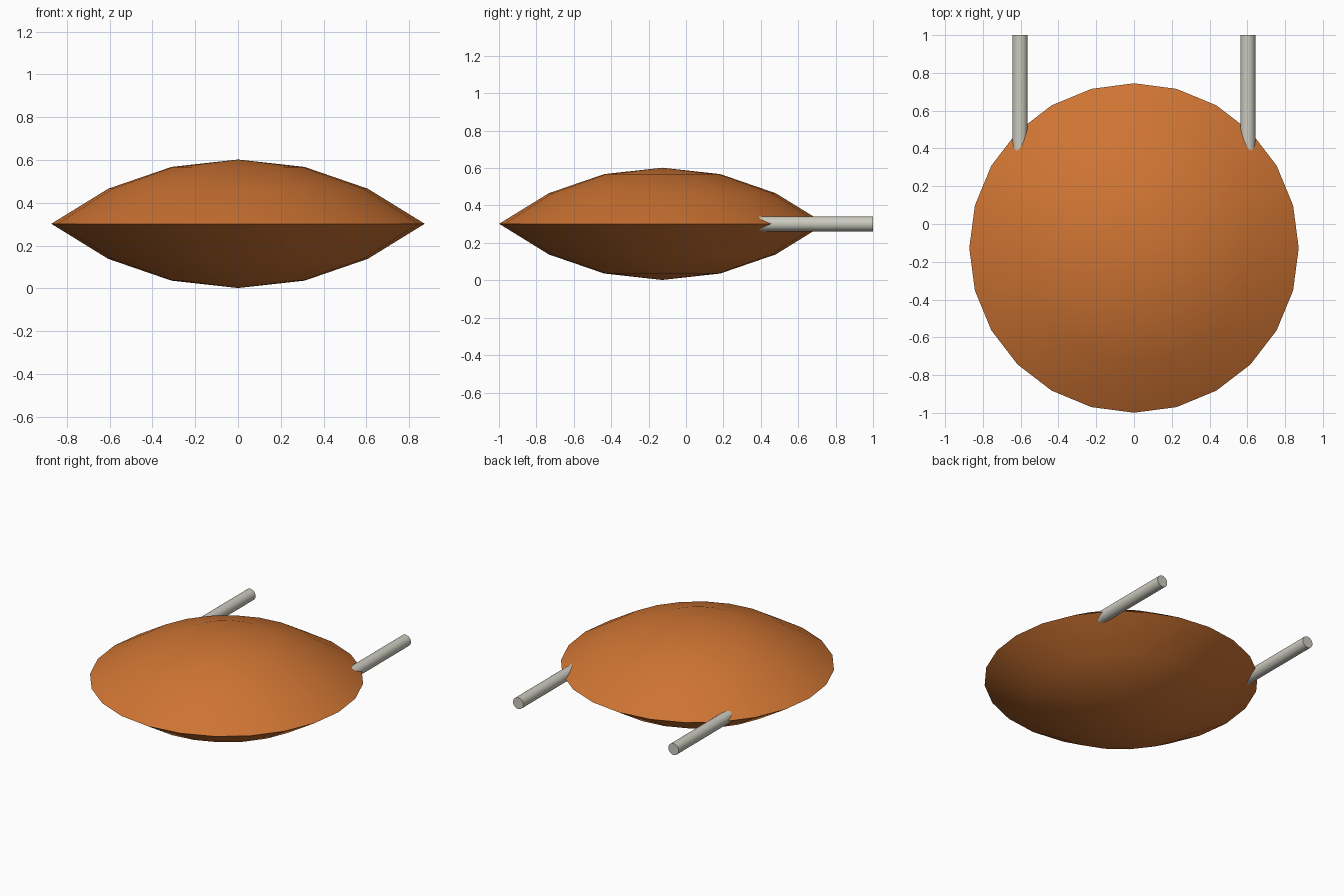
import bpy, bmesh, math
from mathutils import Matrix, Vector

cube = bpy.data.objects.get("Cube")
if cube:
    bpy.data.objects.remove(cube, do_unlink=True)


def material(name, color):
    mat = bpy.data.materials.new(name)
    mat.use_nodes = True
    mat.diffuse_color = color
    mat.node_tree.nodes["Principled BSDF"].inputs["Base Color"].default_value = color
    return mat


def add_object(name, bm, mat, location):
    bmesh.ops.recalc_face_normals(bm, faces=bm.faces)
    mesh = bpy.data.meshes.new(name)
    bm.to_mesh(mesh)
    bm.free()
    mesh.materials.append(mat)
    obj = bpy.data.objects.new(name, mesh)
    obj.location = location
    bpy.context.collection.objects.link(obj)
    bpy.ops.object.select_all(action='DESELECT')
    obj.select_set(True)
    bpy.context.view_layer.objects.active = obj
    bpy.ops.object.shade_smooth_by_angle(angle=math.radians(35))
    return obj


orange = material("burnt orange", (0.62, 0.175, 0.033, 1))
grey = material("warm light grey", (0.60, 0.59, 0.52, 1))

RADIUS, HEIGHT, MID_Z, CENTRE_Y = 0.872, 0.30, 0.302, -0.127
SIDES, RINGS = 24, 3

# Lens body: two shallow spherical caps meeting at a sharp rim
cap_radius = (RADIUS ** 2 + HEIGHT ** 2) / (2 * HEIGHT)
cap_angle = math.asin(RADIUS / cap_radius)
profile = []
for i in range(RINGS + 1):
    a = cap_angle * i / RINGS
    profile.append((cap_radius * math.sin(a), HEIGHT - cap_radius * (1 - math.cos(a))))
profile += [(r, -z) for r, z in reversed(profile[:-1])]

bm = bmesh.new()
verts = [bm.verts.new((0, r, z)) for r, z in profile]
edges = [bm.edges.new(pair) for pair in zip(verts, verts[1:])]
bmesh.ops.spin(bm, geom=verts + edges, cent=(0, 0, 0), axis=(0, 0, 1),
               angle=math.tau, steps=SIDES, use_merge=True)
bmesh.ops.remove_doubles(bm, verts=bm.verts, dist=1e-4)
add_object("lens_body", bm, orange, (0, CENTRE_Y, MID_Z))

# Two parallel rods running back from inside the rim
ROD_START, ROD_END, ROD_RADIUS = 0.30, 1.0, 0.04
for name, x in (("left_rod", 0.603), ("right_rod", -0.603)):
    bm = bmesh.new()
    bmesh.ops.create_cone(bm, cap_ends=True, segments=24, radius1=ROD_RADIUS,
                          radius2=ROD_RADIUS, depth=ROD_END - ROD_START,
                          matrix=Matrix.Rotation(math.pi / 2, 4, 'X'))
    add_object(name, bm, grey, Vector((x, (ROD_START + ROD_END) / 2, MID_Z)))
